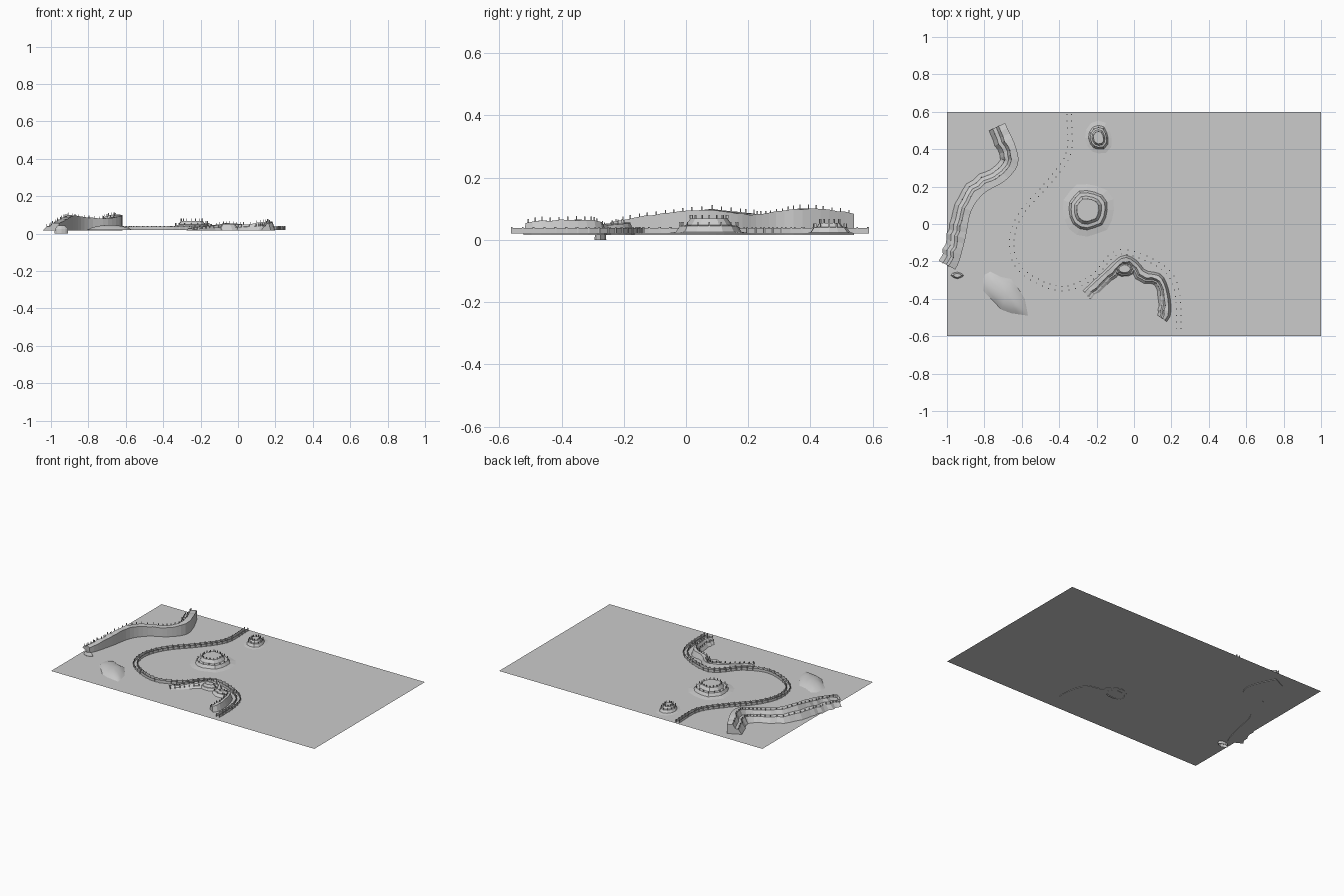
import bpy, bmesh, math, random
from mathutils import Vector

if "Cube" in bpy.data.objects:
    bpy.data.objects.remove(bpy.data.objects["Cube"])

random.seed(4)
G = 0.02  # ground level


def add_mesh(name, verts, faces):
    me = bpy.data.meshes.new(name)
    me.from_pydata([tuple(v) for v in verts], [], faces)
    bm = bmesh.new()
    bm.from_mesh(me)
    bmesh.ops.recalc_face_normals(bm, faces=bm.faces)
    bm.to_mesh(me)
    bm.free()
    ob = bpy.data.objects.new(name, me)
    bpy.context.collection.objects.link(ob)
    return ob


def spline(pts, steps):
    """Catmull-Rom through the points."""
    p = [Vector(q) for q in pts]
    p = [2 * p[0] - p[1]] + p + [2 * p[-1] - p[-2]]
    out = []
    for i in range(1, len(p) - 2):
        a, b, c, d = p[i - 1:i + 3]
        for s in range(steps):
            t = s / steps
            out.append(0.5 * (2 * b + (c - a) * t + (2 * a - 5 * b + 4 * c - d) * t * t
                              + (3 * b - a - 3 * c + d) * t ** 3))
    return out + [p[-2]]


def resample(path, gap):
    out, left = [path[0]], gap
    for a, b in zip(path, path[1:]):
        length, pos = (b - a).length, left
        while pos < length:
            out.append(a.lerp(b, pos / length))
            pos += gap
        left = pos - length
    return out


def right_of(path, i):
    t = path[min(i + 1, len(path) - 1)] - path[max(i - 1, 0)]
    return Vector((t.y, -t.x, 0)).normalized()


def posts(name, places, h=0.012, w=0.004):
    bm = bmesh.new()
    for p in places:
        vs = bmesh.ops.create_cube(bm, size=1)['verts']
        for v in vs:
            v.co = Vector((v.co.x * w, v.co.y * w, (v.co.z + 0.5) * h)) + p
    me = bpy.data.meshes.new(name)
    bm.to_mesh(me)
    bm.free()
    bpy.context.collection.objects.link(bpy.data.objects.new(name, me))


def cliff(name, pts, section, gap=0.03, rough=0.006):
    """Stepped rock ridge: section = (offset to the right, height share)."""
    path = resample(spline(pts, 8), gap)
    verts, faces, rim, n = [], [], [], len(section)
    for i, p in enumerate(path):
        r = right_of(path, i)
        bulge = random.uniform(-rough, rough)
        for k, (off, share) in enumerate(section):
            q = p + r * (off + (bulge if k > 1 else 0))
            q.z = G - 0.004 + (p.z - G + 0.004) * share + (random.uniform(-0.002, 0.002) if share else 0)
            if share >= 0.5 and k in (2, 4):
                rim.append(Vector(q))
            verts.append(q)
    for i in range(len(path) - 1):
        for k in range(n):
            a, b = i * n + k, i * n + (k + 1) % n
            faces.append((a, b, b + n, a + n))
    faces += [tuple(range(n)), tuple(range(len(verts) - n, len(verts)))]
    posts(name + "_rim_posts", rim)
    return add_mesh(name, verts, faces)


def mesa(name, cx, cy, rings, n=16, squash=1.0, spin=0.0, rough=0.08, rims=()):
    """Stack of irregular rings: rings = (radius, z)."""
    verts, faces, rim = [], [], []
    wob = [1 + random.uniform(-rough, rough) for _ in range(n)]
    for j, (r, z) in enumerate(rings):
        for i in range(n):
            a = math.tau * i / n
            x, y = r * wob[i] * math.cos(a), r * wob[i] * math.sin(a) * squash
            v = Vector((cx + x * math.cos(spin) - y * math.sin(spin),
                        cy + x * math.sin(spin) + y * math.cos(spin), z))
            verts.append(v)
            if j in rims:
                rim.append(v)
    for j in range(len(rings) - 1):
        for i in range(n):
            a, b = j * n + i, j * n + (i + 1) % n
            faces.append((a, b, b + n, a + n))
    faces.append(tuple(range(len(verts) - n, len(verts))))
    if rim:
        posts(name + "_rim_posts", rim)
    return add_mesh(name, verts, faces)


# Ground sheet
add_mesh("ground", [(-1, -.6, G), (1, -.6, G), (1, .6, G), (-1, .6, G)], [(0, 1, 2, 3)])

# Winding track: two low side walls with posts along them
track = resample(spline([(-.347, .585, G), (-.35, .38, G), (-.45, .23, G), (-.6, .06, G),
                         (-.655, -.1, G), (-.6, -.25, G), (-.4, -.345, G), (-.23, -.29, G),
                         (-.13, -.18, G), (-.05, -.148, G), (.1, -.2, G), (.2, -.28, G),
                         (.235, -.4, G), (.24, -.585, G)], 10), 0.035)
for side, label in ((-0.012, "left"), (0.012, "right")):
    line = [p + right_of(track, i) * side for i, p in enumerate(track)]
    vs = [p + Vector((0, 0, h)) for p in line for h in (0, 0.018)]
    add_mesh("track_wall_" + label, vs,
             [(2 * i, 2 * i + 2, 2 * i + 3, 2 * i + 1) for i in range(len(line) - 1)])
    posts("track_posts_" + label, line, h=0.021, w=0.005)

# Long two-tier cliff on the left
cliff("west_cliff", [(-.69, .54, .085), (-.635, .42, .1), (-.62, .32, .095), (-.69, .23, .082),
                     (-.8, .165, .085), (-.87, .07, .098), (-.9, -.07, .085), (-.935, -.2, .065),
                     (-.965, -.26, .05)],
      [(0, 0), (0, 1), (.04, 1), (.055, .62), (.075, .55), (.1, 0)])
# Rock at the cliff's end, reaching below the ground
mesa("cliff_foot", -.945, -.275, [(.035, 0), (.033, .025), (.02, .042)], n=8, squash=.5)

# Curved cliff beside the track at the front
cliff("front_cliff", [(-.27, -.36, .028), (-.16, -.26, .042), (-.06, -.175, .055), (.01, -.2, .05),
                      (.06, -.255, .05), (.14, -.275, .06), (.18, -.36, .064), (.19, -.48, .06),
                      (.155, -.535, .05)],
      [(-.008, 0), (.006, 1), (.026, 1), (.036, .6), (.044, .55), (.062, 0)], rough=.008)
mesa("front_bluff", -.05, -.24, [(.065, G - .005), (.05, .035), (.042, .036), (.03, .052)],
     n=10, squash=.7)

# Central mesa with its skirt, and the small mesa behind it
mesa("central_mesa", -.25, .075, [(.14, G), (.105, .026), (.093, .045), (.075, .047), (.06, .068)],
     rims=(2, 4))
mesa("small_mesa", -.19, .46, [(.075, G), (.055, .024), (.045, .04), (.036, .042), (.028, .055)],
     n=12, squash=1.15, rims=(2, 4))

# Smooth low mound
mound = mesa("mound", -.685, -.38, [(.15, G), (.12, .031), (.08, .04), (.03, .045)],
             n=14, squash=.5, spin=-.75, rough=.14)
mound.data.shade_smooth()
